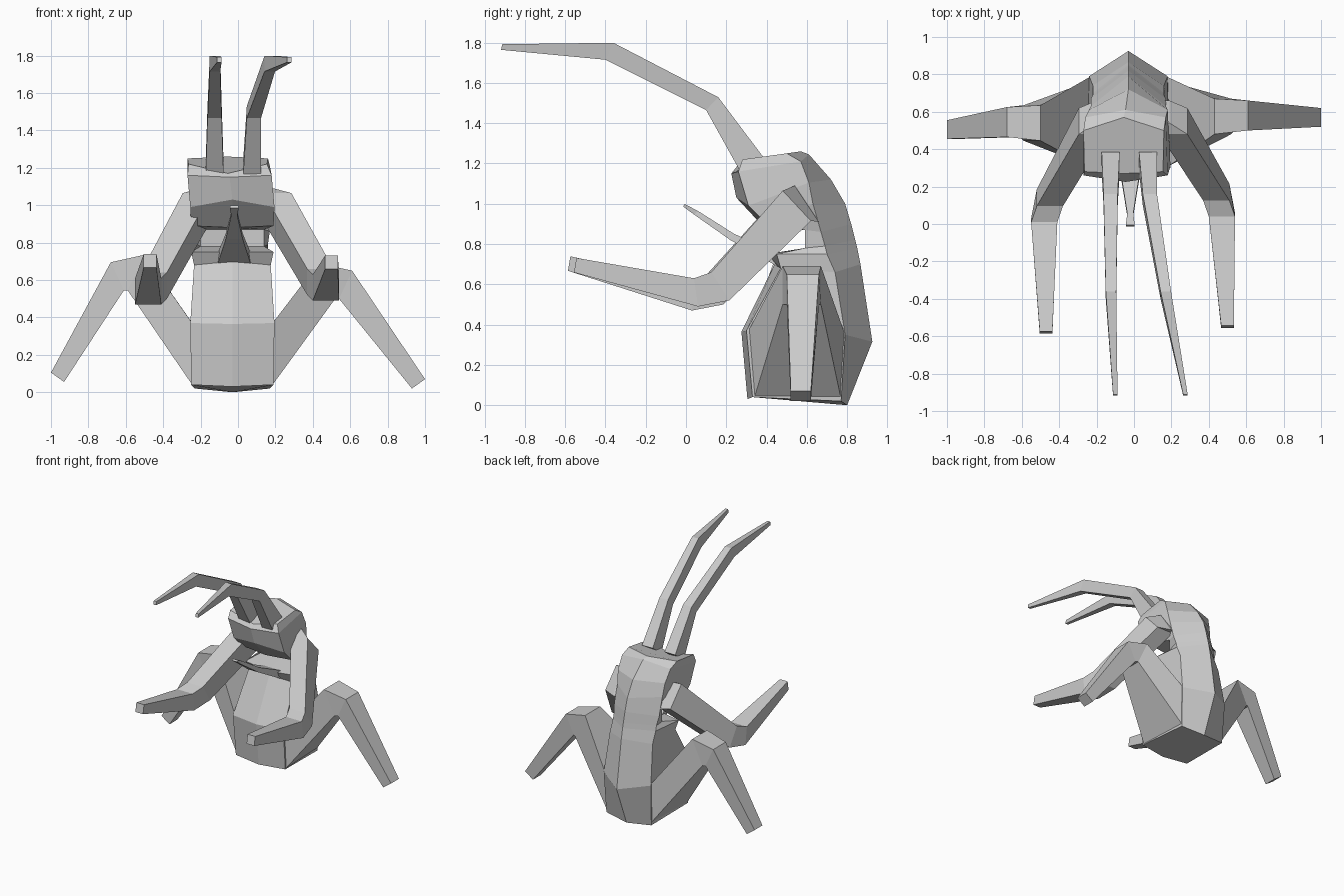
import bpy, bmesh
from mathutils import Vector

cube = bpy.data.objects.get("Cube")
if cube:
    bpy.data.objects.remove(cube, do_unlink=True)

grey = bpy.data.materials.new("plain grey")
grey.use_nodes = True
COL = (0.6, 0.6, 0.6, 1)
grey.diffuse_color = COL
grey.node_tree.nodes["Principled BSDF"].inputs["Base Color"].default_value = COL


def loft(name, rings):
    """Skin a list of equal-length point rings and cap both ends."""
    bm = bmesh.new()
    vs = [[bm.verts.new(p) for p in ring] for ring in rings]
    n = len(rings[0])
    for a, b in zip(vs, vs[1:]):
        for i in range(n):
            j = (i + 1) % n
            bm.faces.new((a[i], a[j], b[j], b[i]))
    bm.faces.new(vs[0][::-1])
    bm.faces.new(vs[-1])
    bmesh.ops.recalc_face_normals(bm, faces=bm.faces)
    me = bpy.data.meshes.new(name)
    bm.to_mesh(me)
    bm.free()
    me.materials.append(grey)
    ob = bpy.data.objects.new(name, me)
    bpy.context.collection.objects.link(ob)
    return ob


def limb(name, stations):
    """Four-sided limb: each station is centre, half width in x, half-height vector in (y, z)."""
    rings = []
    for c, w, (uy, uz) in stations:
        c, x, u = Vector(c), Vector((w, 0, 0)), Vector((0, uy, uz))
        rings.append([c - x - u, c + x - u, c + x + u, c - x + u])
    return loft(name, rings)


def body_ring(x0, wb, wf, bc, bs, fs, fc):
    """Six points: back ridge, back sides, front sides, front centre, as (y, z)."""
    return [(x0, *bc), (x0 + wb, *bs), (x0 + wf, *fs),
            (x0, *fc), (x0 - wf, *fs), (x0 - wb, *bs)]


# Body: abdomen, lower lip, mouth recess, head
loft("body", [body_ring(*r) for r in [
    (-.03, .20, .22, (.80, .00), (.77, .02), (.33, .04), (.305, .03)),
    (-.03, .21, .225, (.925, .315), (.79, .35), (.30, .37), (.275, .365)),
    (-.03, .19, .205, (.866, .70), (.74, .66), (.47, .68), (.44, .70)),
    (-.03, .19, .22, (.85, .78), (.70, .75), (.45, .75), (.40, .75)),
    (-.03, .19, .17, (.84, .82), (.69, .79), (.59, .78), (.61, .78)),
    (-.03, .20, .17, (.82, .90), (.67, .86), (.59, .87), (.61, .87)),
    (-.03, .20, .22, (.79, 1.0), (.63, 1.0), (.41, .89), (.39, .88)),
    (-.03, .21, .225, (.72, 1.12), (.61, 1.105), (.31, .99), (.25, 1.03)),
    (-.045, .215, .225, (.61, 1.245), (.57, 1.21), (.26, 1.16), (.225, 1.15)),
    (-.055, .215, .21, (.57, 1.26), (.50, 1.25), (.28, 1.22), (.27, 1.17)),
]])

# Tongue rising out of the mouth
limb("tongue", [
    ((-.02, .48, .71), .09, (.01, .03)),
    ((-.02, .23, .835), .045, (.01, .015)),
    ((-.02, .05, .955), .016, (.008, .01)),
    ((-.02, -.01, .992), .024, (.004, .006)),
])

# Antennae: x centres along the same side profile
for side, xs in (("right", (-.125, -.125, -.123, -.1)), ("left", (.075, .085, .17, .275))):
    limb(side + "_antenna", [
        ((xs[0], .33, 1.19), .048, (.055, .04)),
        ((xs[1], .13, 1.497), .038, (.03, .032)),
        ((xs[2], -.38, 1.757), .028, (.02, .042)),
        ((xs[3], -.915, 1.778), .012, (.003, .014)),
    ])

# Arms: shoulder, elbow, tip
for side, s, dx, dy, dz in (("left", 1, 0, 0, 0), ("right", -1, -.01, -.03, -.02)):
    limb(side + "_arm", [
        ((dx + s * .12, .60, 1.0), .07, (-.06, .09)),
        ((dx + s * .21, .55, .99), .075, (-.07, .075)),
        ((dx + s * .44, .17 + dy, .59 + dz), .07, (-.045, .07)),
        ((dx + s * .47, .05 + dy, .56 + dz), .07, (-.01, .07)),
        ((dx + s * .50 - dx * 4, -.55 + dy, .695 + dz * -.4), .034, (.006, .036)),
    ])

# Legs: wide thigh out of the abdomen, knee wedge, shin
for side, s, dx, dy, dz in (("left", 1, 0, 0, 0), ("right", -1, -.07, -.035, .045)):
    def leg_ring(under, top, y0, y1, k=1):
        (xu, zu), (xt, zt) = under, top
        f = lambda x, y, z: (s * x + dx * k, y + dy * k, z + dz * k)
        return [f(xu, y0, zu), f(xu, y1, zu), f(xt, y1, zt), f(xt, y0, zt)]
    if s > 0:
        base = [(.185, .34, .04), (.16, .77, .03), (.17, .79, .35), (.185, .31, .37)]
    else:
        base = [(-.245, .34, .04), (-.22, .77, .03), (-.23, .79, .35), (-.245, .31, .37)]
    tip = leg_ring((.93, .02), (1.0, .07), .52, .62, 0)
    if s < 0:
        tip = [(x, y - .065, z + .035) for x, y, z in tip]
    loft(side + "_leg", [
        base,
        leg_ring((.52, .50), (.43, .69), .48, .67),
        leg_ring((.54, .50), (.61, .65), .50, .66),
        tip,
    ])
